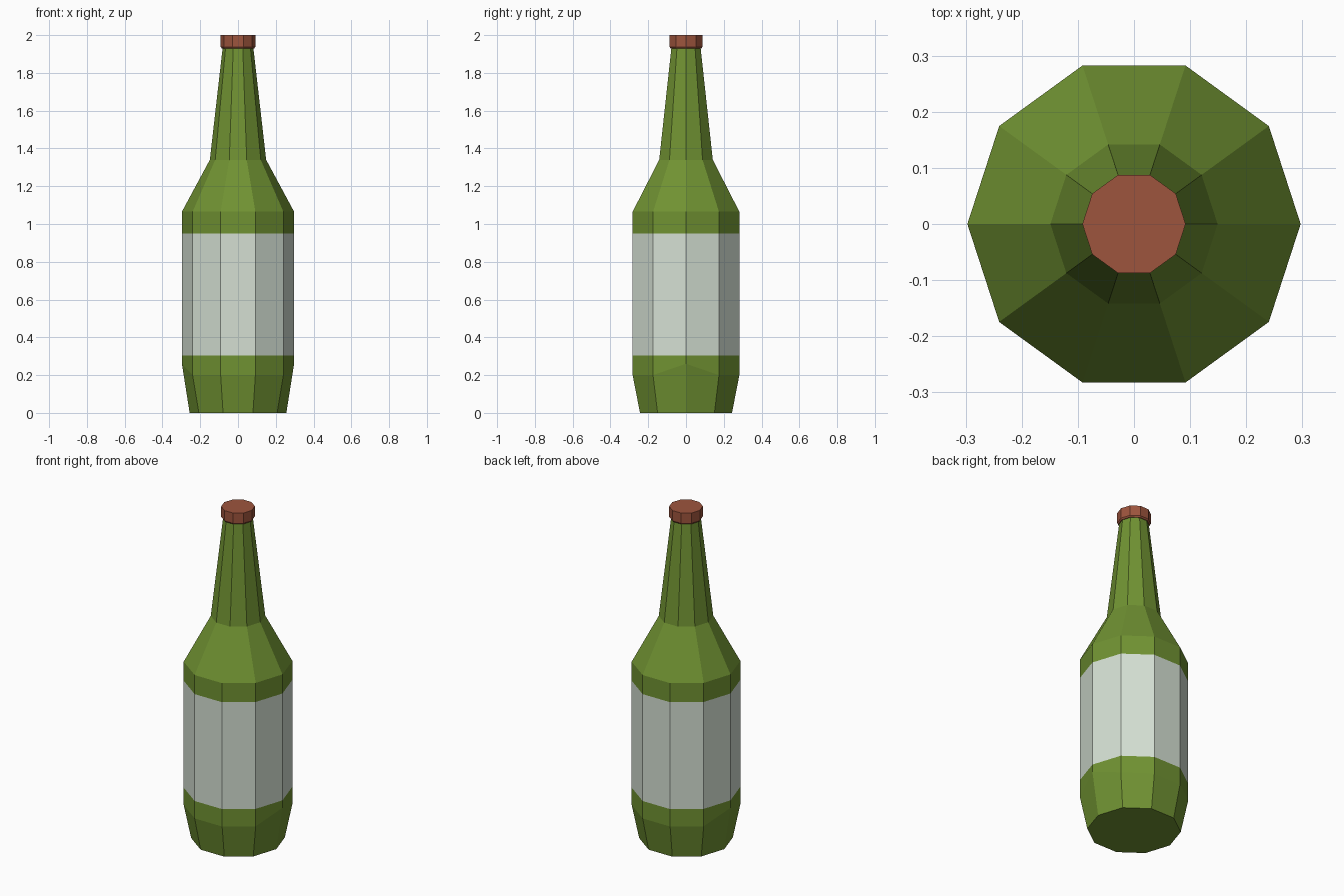
import bpy
import bmesh
from math import cos, sin, tau

SIDES = 10

cube = bpy.data.objects.get("Cube")
if cube:
    bpy.data.objects.remove(cube, do_unlink=True)


def make_material(name, rgb):
    mat = bpy.data.materials.new(name)
    mat.use_nodes = True
    color = (*rgb, 1.0)
    mat.diffuse_color = color
    mat.node_tree.nodes["Principled BSDF"].inputs["Base Color"].default_value = color
    return mat


def lathe(name, profile, materials, band_material=None, side_lift=None):
    """Flat-shaded closed lathe; profile is (radius, height) from bottom to top."""
    bm = bmesh.new()
    rings = []
    for level, (radius, z) in enumerate(profile):
        ring = []
        for i in range(SIDES):
            a = tau * i / SIDES
            lift = 0.0
            if side_lift and level == side_lift[0] and i % (SIDES // 2) == 0:
                lift = side_lift[1]
            ring.append(bm.verts.new((radius * cos(a), radius * sin(a), z + lift)))
        rings.append(ring)
    for level, (low, high) in enumerate(zip(rings, rings[1:])):
        for i in range(SIDES):
            j = (i + 1) % SIDES
            face = bm.faces.new((low[i], low[j], high[j], high[i]))
            face.material_index = 1 if level == band_material else 0
    bm.faces.new(rings[0][::-1])
    bm.faces.new(rings[-1])
    mesh = bpy.data.meshes.new(name)
    bm.to_mesh(mesh)
    bm.free()
    for mat in materials:
        mesh.materials.append(mat)
    obj = bpy.data.objects.new(name, mesh)
    bpy.context.scene.collection.objects.link(obj)
    return obj


green = make_material("green glass", (0.162, 0.287, 0.032))
paper = make_material("pale label", (0.66, 0.74, 0.65))
rust = make_material("rust cap", (0.34, 0.09, 0.047))

# Bottle: tapered base, straight body with label band, shoulder and neck
bottle_profile = [
    (0.256, 0.0),
    (0.297, 0.2),
    (0.297, 0.305),
    (0.297, 0.95),
    (0.297, 1.065),
    (0.149, 1.34),
    (0.081, 1.935),
]
lathe("bottle", bottle_profile, [green, paper], band_material=2, side_lift=(1, 0.06))

# Cap: short disc overhanging the neck
lathe("cap", [(0.086, 1.93), (0.092, 1.938), (0.092, 2.0)], [rust])
